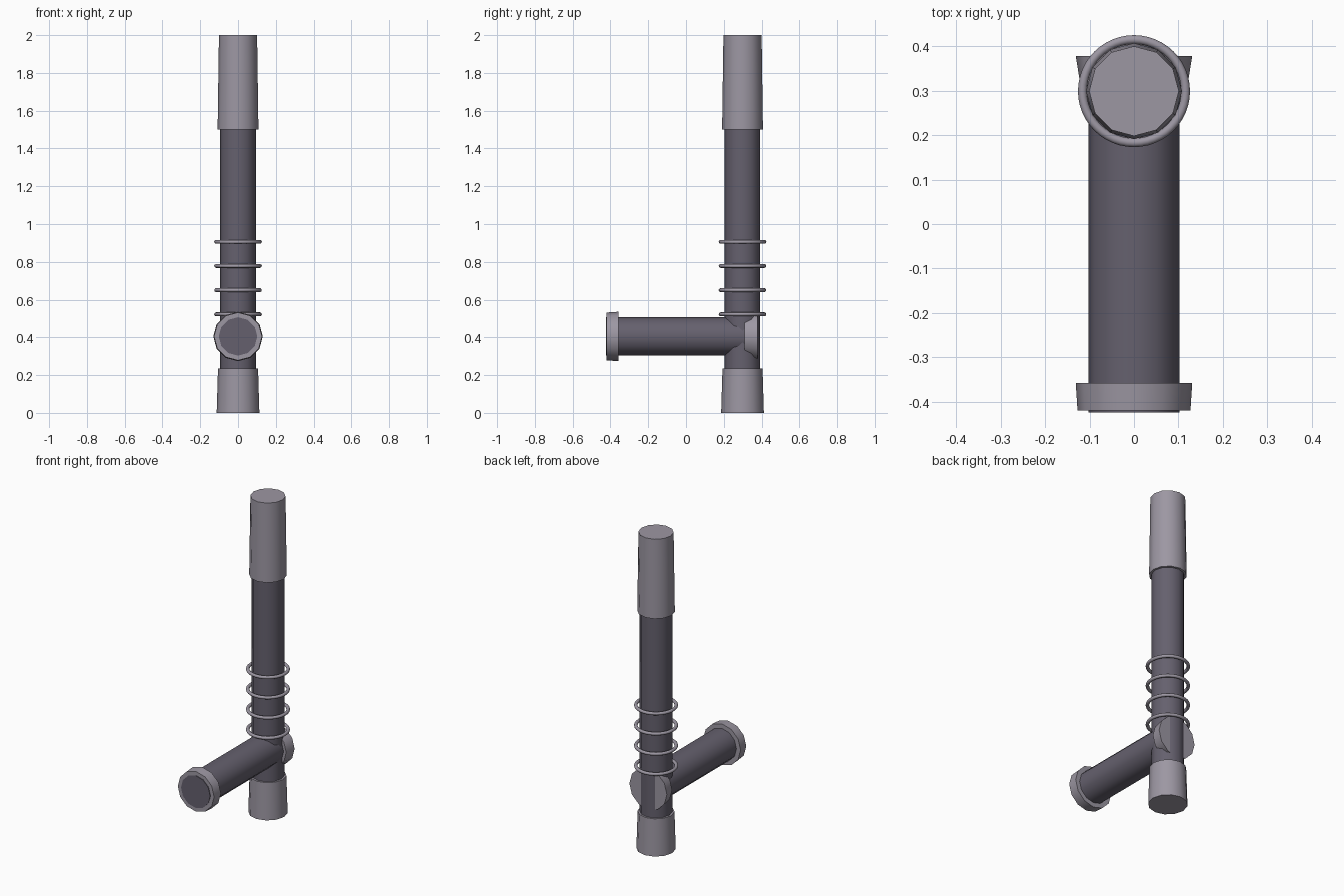
import bpy, math

if "Cube" in bpy.data.objects:
    bpy.data.objects.remove(bpy.data.objects["Cube"])

SHAFT_Y = 0.299   # vertical axis position
PIPE_Z = 0.405    # side pipe height


def material(name, rgb):
    m = bpy.data.materials.new(name)
    m.diffuse_color = (*rgb, 1)
    m.use_nodes = True
    m.node_tree.nodes["Principled BSDF"].inputs["Base Color"].default_value = m.diffuse_color
    return m


dark = material("dark grey", (0.130, 0.118, 0.155))
light = material("light grey", (0.335, 0.31, 0.365))


def finish(name, mat):
    ob = bpy.context.object
    ob.name = name
    ob.data.materials.append(mat)
    bpy.ops.object.shade_smooth_by_angle(angle=math.radians(40))
    return ob


def upright(name, mat, z0, z1, r0, r1):
    """Twelve-sided tapered tube standing on the vertical axis."""
    bpy.ops.mesh.primitive_cone_add(vertices=12, radius1=r0, radius2=r1, depth=z1 - z0,
                                    location=(0, SHAFT_Y, (z0 + z1) / 2))
    return finish(name, mat)


def lying(name, mat, y0, y1, r0, r1):
    """Twelve-sided tapered tube lying along y, from front to back."""
    bpy.ops.mesh.primitive_cone_add(vertices=12, radius1=r0, radius2=r1, depth=y1 - y0,
                                    location=(0, (y0 + y1) / 2, PIPE_Z),
                                    rotation=(-math.pi / 2, 0, 0))
    return finish(name, mat)


# Vertical shaft with its end sleeves
upright("shaft", dark, 0.1, 1.8, 0.094, 0.094)
upright("bottom_sleeve", light, 0.0, 0.235, 0.113, 0.106)
upright("top_sleeve", light, 1.5, 2.0, 0.108, 0.101)

# Side pipe with front collar and back cap
lying("side_pipe", dark, -0.424, 0.34, 0.102, 0.102)
lying("front_collar", light, -0.42, -0.358, 0.127, 0.131)
lying("back_cap", light, 0.31, 0.378, 0.12, 0.131)

# Rings around the shaft
for i in range(4):
    bpy.ops.mesh.primitive_torus_add(major_radius=0.116, minor_radius=0.01,
                                     major_segments=48, minor_segments=12,
                                     location=(0, SHAFT_Y, 0.523 + i * 0.1275))
    finish(f"ring_{i + 1}", light)
